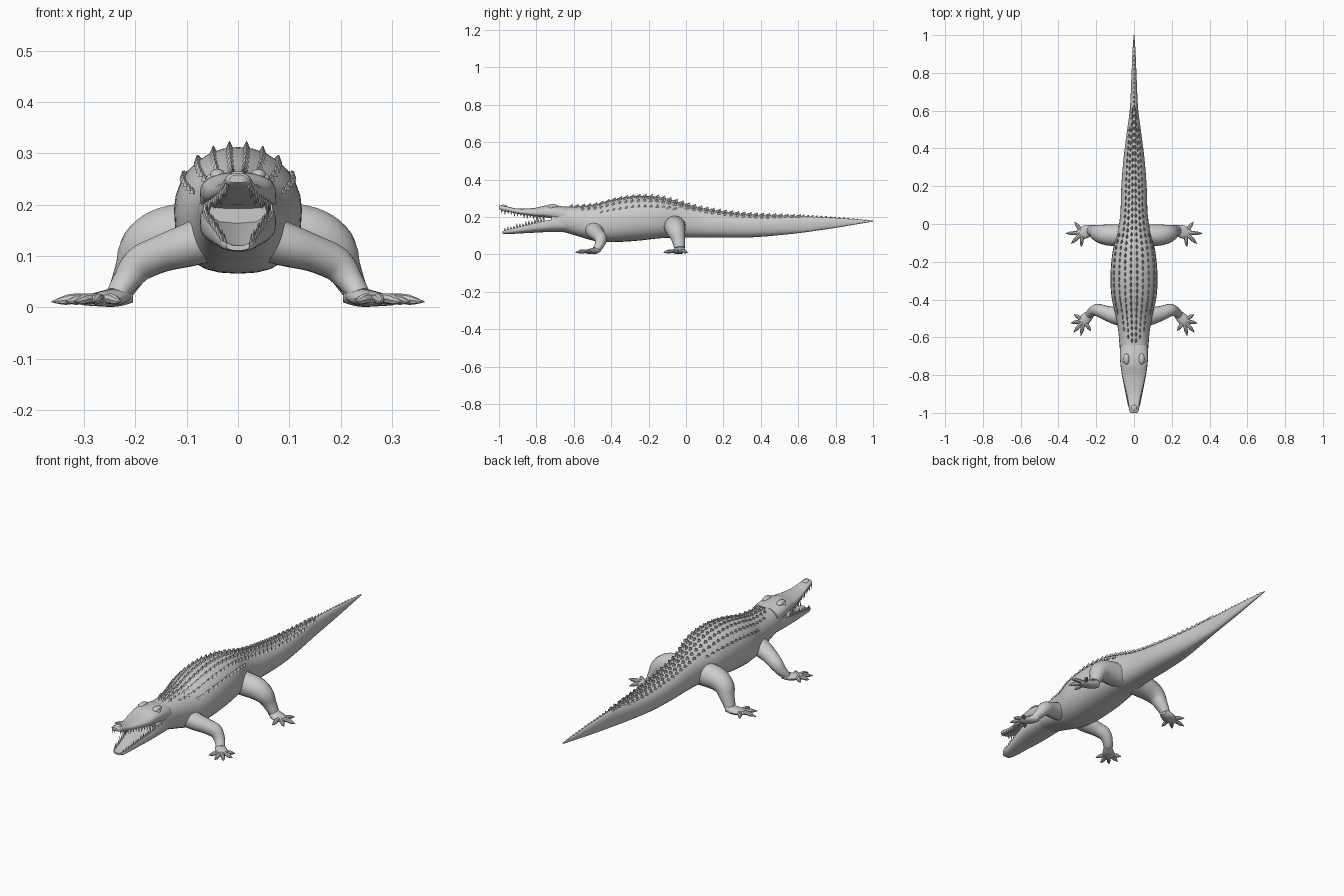
import bpy, bmesh, math
from mathutils import Vector

hide = bpy.data.materials.new("grey_hide")
hide.diffuse_color = (0.6, 0.6, 0.6, 1)


def finish(name, bm, mirror=False, angle=40):
    bmesh.ops.recalc_face_normals(bm, faces=bm.faces[:])
    me = bpy.data.meshes.new(name)
    bm.to_mesh(me)
    bm.free()
    ob = bpy.data.objects.new(name, me)
    bpy.context.collection.objects.link(ob)
    me.materials.append(hide)
    if mirror:
        ob.modifiers.new("mirror", 'MIRROR').use_mirror_merge = False
    bpy.ops.object.select_all(action='DESELECT')
    ob.select_set(True)
    bpy.context.view_layer.objects.active = ob
    bpy.ops.object.shade_smooth_by_angle(angle=math.radians(angle))
    return ob


def smooth(pts, steps):
    """Catmull-Rom samples through tuples of any length."""
    p = [pts[0]] + list(pts) + [pts[-1]]
    out = []
    for i in range(1, len(p) - 2):
        for k in range(steps):
            t = k / steps
            out.append(tuple(
                0.5 * (2 * b + (c - a) * t + (2 * a - 5 * b + 4 * c - d) * t * t
                       + (3 * b - a - 3 * c + d) * t ** 3)
                for a, b, c, d in zip(p[i - 1], p[i], p[i + 1], p[i + 2])))
    return out + [tuple(pts[-1])]


def skin(bm, rings):
    rows = [[bm.verts.new(v) for v in r] for r in rings]
    n = len(rows[0])
    for a, b in zip(rows, rows[1:]):
        for i in range(n):
            bm.faces.new((a[i], a[(i + 1) % n], b[(i + 1) % n], b[i]))
    bm.faces.new(rows[0])
    bm.faces.new(rows[-1][::-1])


def power(v, p):
    return math.copysign(abs(v) ** (2 / p), v)


def loft(name, stations, top=2.0, bottom=2.6, dip=0.0, n=28):
    """Stations along y: (y, half width, bottom z, top z)."""
    bm = bmesh.new()
    rings = []
    for y, w, lo, hi in stations:
        ring = []
        zc, h = (lo + hi) / 2, (hi - lo) / 2
        for i in range(n):
            c, s = math.cos(math.tau * i / n), math.sin(math.tau * i / n)
            p = top if s > 0 else bottom
            z = zc + h * power(s, p) - (dip * h * s ** 4 if s > 0 else 0)
            ring.append((w * power(c, p), y, z))
        rings.append(ring)
    skin(bm, rings)
    return finish(name, bm)


def tube(bm, pts, steps=4, n=14):
    """Path points: (x, y, z, side radius, upright radius)."""
    s = smooth(pts, steps)
    rings = []
    for i, q in enumerate(s):
        c = Vector(q[:3])
        t = (Vector(s[min(i + 1, len(s) - 1)][:3]) - Vector(s[max(i - 1, 0)][:3])).normalized()
        side = t.cross(Vector((0, 0, 1))).normalized()
        up = side.cross(t)
        rings.append([c + side * q[3] * math.cos(math.tau * k / n)
                      + up * q[4] * math.sin(math.tau * k / n) for k in range(n)])
    skin(bm, rings)


def spike(bm, base, tip, rx, ry):
    """Four-sided pyramid used for scales and teeth."""
    b = [bm.verts.new((base[0] + dx * rx, base[1] + dy * ry, base[2]))
         for dx, dy in ((1, 0), (0, 1), (-1, 0), (0, -1))]
    t = bm.verts.new(tip)
    for i in range(4):
        bm.faces.new((b[i], b[(i + 1) % 4], t))
    bm.faces.new(b[::-1])


def at(stations, y):
    """Section values at a given y."""
    s = sorted(stations)
    for a, b in zip(s, s[1:]):
        if a[0] <= y <= b[0]:
            f = (y - a[0]) / (b[0] - a[0])
            return [u + (v - u) * f for u, v in zip(a, b)]
    return s[-1]


# Trunk and tail
trunk = smooth([
    (-0.72, 0.068, 0.125, 0.252), (-0.65, 0.076, 0.118, 0.255), (-0.57, 0.083, 0.095, 0.258),
    (-0.48, 0.098, 0.070, 0.268), (-0.38, 0.120, 0.066, 0.295), (-0.26, 0.124, 0.073, 0.312),
    (-0.14, 0.112, 0.086, 0.305), (-0.04, 0.086, 0.090, 0.280), (0.06, 0.072, 0.090, 0.252),
    (0.20, 0.067, 0.089, 0.228), (0.35, 0.055, 0.091, 0.213), (0.50, 0.036, 0.103, 0.207),
    (0.62, 0.021, 0.116, 0.203), (0.80, 0.013, 0.142, 0.195), (0.93, 0.007, 0.164, 0.186),
    (1.0, 0.002, 0.175, 0.181)], 5)
loft("trunk_and_tail", trunk)

# Jaws
upper = smooth([
    (-0.64, 0.072, 0.170, 0.254), (-0.70, 0.074, 0.188, 0.262), (-0.75, 0.070, 0.198, 0.262),
    (-0.80, 0.063, 0.202, 0.250), (-0.86, 0.049, 0.211, 0.245), (-0.91, 0.037, 0.220, 0.246),
    (-0.96, 0.028, 0.230, 0.257), (-0.99, 0.024, 0.237, 0.262), (-1.0, 0.016, 0.243, 0.258)], 4)
loft("upper_jaw", upper, top=2.2, bottom=3.5)
lower = smooth([
    (-0.64, 0.072, 0.120, 0.205), (-0.70, 0.074, 0.120, 0.203), (-0.75, 0.071, 0.119, 0.193),
    (-0.81, 0.062, 0.116, 0.177), (-0.87, 0.050, 0.113, 0.160), (-0.92, 0.040, 0.110, 0.145),
    (-0.96, 0.032, 0.109, 0.134), (-0.98, 0.022, 0.111, 0.128)], 4)
loft("lower_jaw", lower, top=4.0, bottom=2.4, dip=0.9)

# Teeth along both jaws
bm = bmesh.new()
for i in range(14):
    y = -0.985 + 0.017 * i
    size = 0.017 + 0.006 * math.sin(i * 1.9)
    _, w, lo, hi = at(upper, y)
    spike(bm, (w * 0.88, y, lo + 0.006), (w * 0.92, y, lo - size), 0.005, 0.007)
    y = -0.968 + 0.016 * i
    _, w, lo, hi = at(lower, y)
    spike(bm, (w * 0.86, y, hi - 0.010), (w * 0.92, y, hi + size * 0.8), 0.005, 0.007)
finish("teeth", bm, mirror=True, angle=25)

# Brow bumps with eyes, and the nostril bump
for name, loc, scale, mirror in (
        ("brow", (0.040, -0.715, 0.256), (0.016, 0.030, 0.014), True),
        ("eye", (0.052, -0.722, 0.250), (0.010, 0.012, 0.010), True),
        ("nostril_bump", (0, -0.975, 0.256), (0.016, 0.018, 0.010), False)):
    bm = bmesh.new()
    bmesh.ops.create_uvsphere(bm, u_segments=14, v_segments=8, radius=1)
    for v in bm.verts:
        v.co = Vector([a * s + o for a, s, o in zip(v.co, scale, loc)])
    finish(name, bm, mirror)

# Rows of raised scales on neck, back and tail
bm = bmesh.new()
for frac, first, last, height in ((0.13, -0.62, 0.62, 0.014), (0.38, -0.60, 0.60, 0.012),
                                  (0.62, -0.56, 0.50, 0.011), (0.84, -0.46, -0.06, 0.009)):
    y = first
    while y < last:
        _, w, lo, hi = at(trunk, y)
        x = max(w * frac, 0.006)
        z = (lo + hi) / 2 + (hi - lo) / 2 * math.sqrt(max(0, 1 - (x / w) ** 2))
        spike(bm, (x, y, z - 0.005), (x * 1.04, y + 0.012, z + height), 0.009, 0.018)
        y += 0.033
finish("back_scales", bm, mirror=True, angle=25)

# Single crest at the end of the tail
bm = bmesh.new()
for i in range(15):
    y = 0.62 + 0.024 * i
    hi = at(trunk, y)[3]
    spike(bm, (0, y, hi - 0.005), (0, y + 0.012, hi + 0.011 - 0.0005 * i), 0.006, 0.015)
finish("tail_crest", bm, angle=25)


def leg(name, limb, palm, toes):
    bm = bmesh.new()
    tube(bm, limb)
    tube(bm, palm)
    base = Vector(palm[-2][:3])
    for tx, ty in toes:
        tip = Vector((tx, ty, 0.011))
        mid = base.lerp(tip, 0.5)
        claw = base.lerp(tip, 0.72)
        tube(bm, [(*base, 0.012, 0.011), (mid.x, mid.y, 0.017, 0.010, 0.010),
                  (claw.x, claw.y, 0.014, 0.009, 0.009), (*tip, 0.001, 0.001)], 3, 8)
    finish(name, bm, mirror=True)


# Front and hind legs with spread toes
leg("front_leg",
    [(0.04, -0.495, 0.140, 0.052, 0.048), (0.10, -0.485, 0.120, 0.046, 0.042),
     (0.15, -0.470, 0.104, 0.038, 0.036), (0.192, -0.456, 0.084, 0.033, 0.034),
     (0.218, -0.462, 0.052, 0.026, 0.026), (0.238, -0.482, 0.024, 0.022, 0.018)],
    [(0.222, -0.468, 0.026, 0.018, 0.016), (0.243, -0.488, 0.019, 0.027, 0.017),
     (0.266, -0.512, 0.016, 0.030, 0.014), (0.284, -0.530, 0.013, 0.018, 0.009)],
    [(0.318, -0.478), (0.336, -0.525), (0.320, -0.574), (0.281, -0.592), (0.228, -0.566)])
leg("hind_leg",
    [(0.03, -0.060, 0.150, 0.060, 0.060), (0.10, -0.060, 0.147, 0.058, 0.058),
     (0.15, -0.057, 0.138, 0.054, 0.054), (0.186, -0.050, 0.114, 0.047, 0.046),
     (0.206, -0.040, 0.075, 0.036, 0.034), (0.228, -0.034, 0.032, 0.028, 0.024)],
    [(0.212, -0.028, 0.028, 0.022, 0.020), (0.240, -0.036, 0.020, 0.032, 0.019),
     (0.272, -0.046, 0.016, 0.034, 0.014), (0.300, -0.056, 0.013, 0.020, 0.009)],
    [(0.315, 0.012), (0.363, -0.050), (0.334, -0.105), (0.280, -0.122)])
